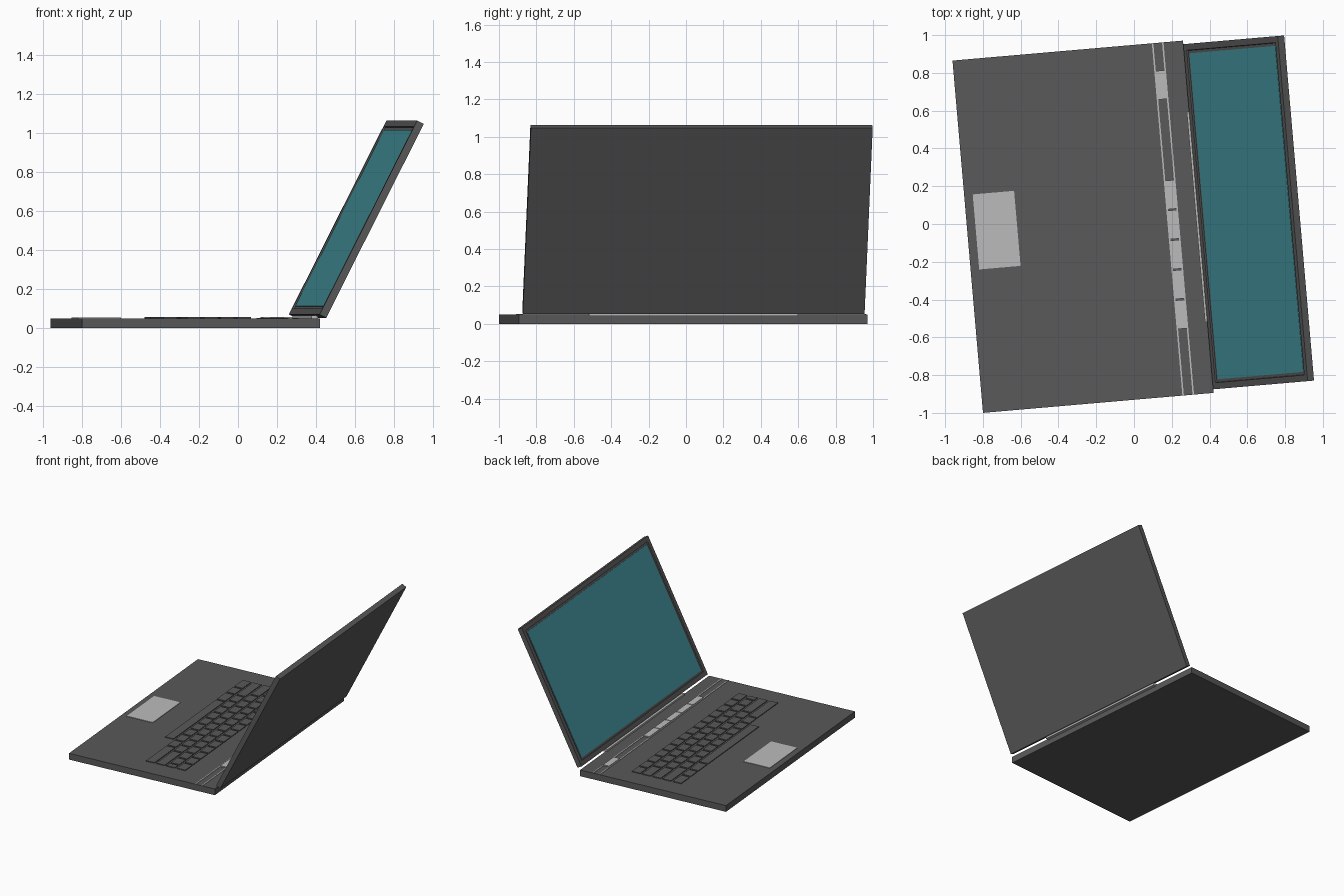
import bpy, bmesh, math
from mathutils import Matrix

if "Cube" in bpy.data.objects:
    bpy.data.objects.remove(bpy.data.objects["Cube"])

# Whole machine sits turned about z; local x = towards hinge, local y = along width
BASE = Matrix.Translation((-0.27, -0.0145, 0)) @ Matrix.Rotation(math.radians(4.95), 4, 'Z')
LID = BASE @ Matrix.Translation((0.612, 0, 0.07)) @ Matrix.Rotation(math.radians(-63.2), 4, 'Y')


def material(name, rgb):
    m = bpy.data.materials.new(name)
    m.diffuse_color = (*rgb, 1)
    m.use_nodes = True
    m.node_tree.nodes["Principled BSDF"].inputs["Base Color"].default_value = m.diffuse_color
    return m


DARK = material("dark_grey", (0.1, 0.1, 0.1))
LIGHT = material("light_grey", (0.5, 0.5, 0.5))
TEAL = material("teal", (0.055, 0.28, 0.32))


def add_box(bm, x0, x1, y0, y1, z0, z1):
    mat = Matrix.Translation(((x0 + x1) / 2, (y0 + y1) / 2, (z0 + z1) / 2)) \
        @ Matrix.Diagonal((x1 - x0, y1 - y0, z1 - z0, 1))
    bmesh.ops.create_cube(bm, size=1, matrix=mat)


def finish(name, bm, frame, mat):
    me = bpy.data.meshes.new(name)
    bm.to_mesh(me)
    bm.free()
    me.materials.append(mat)
    ob = bpy.data.objects.new(name, me)
    ob.matrix_world = frame
    bpy.context.collection.objects.link(ob)
    return ob


def boxes(name, dims, frame, mat):
    bm = bmesh.new()
    for d in dims:
        add_box(bm, *d)
    return finish(name, bm, frame, mat)


# Base slab and touchpad
W = 0.936
TOP = 0.05
boxes("base", [(-0.6125, 0.6125, -W, W, 0, TOP)], BASE, DARK)
boxes("touchpad", [(-0.567, -0.347, -0.178, 0.221, TOP - 0.01, TOP + 0.004)], BASE, LIGHT)

# Trim strips and the buttons between them
boxes("trim_strips", [(u - 0.004, u + 0.004, -W, W, TOP - 0.01, TOP + 0.003)
                      for u in (0.451, 0.505)], BASE, LIGHT)
centres = [0.712] + [0.129 - 0.159 * i for i in range(5)]
boxes("buttons", [(0.455, 0.505, v - 0.076, v + 0.076, TOP - 0.01, TOP + 0.008)
                  for v in centres], BASE, LIGHT)

# Keyboard: staggered rows of key widths, counted from the user's left (+y)
ROWS = [[1] * 13 + [1.05],
        [1.5] + [1] * 12 + [0.55],
        [1.75] + [1] * 10 + [2.3],
        [2.25] + [1] * 9 + [2.8],
        [1.25, 1, 1.25, 6.75]]
UNIT, PITCH, GAP = 0.1115, 0.086, 0.008
keys = []
for r, row in enumerate(ROWS):
    u1 = 0.278 - r * PITCH
    v = 0.785
    for w in row:
        keys.append((u1 - PITCH + GAP, u1 - GAP, v - w * UNIT + GAP, v - GAP,
                     TOP - 0.01, TOP + 0.006))
        v -= w * UNIT
boxes("keyboard_keys", keys, BASE, DARK)

# Hinge bar
boxes("hinge", [(0.60, 0.635, -0.56, 0.56, 0.042, 0.064)], BASE, LIGHT)

# Lid with recessed front
LEN, HALF, EDGE, DEPTH = 1.114, 0.917, 0.048, 0.008
bm = bmesh.new()
add_box(bm, 0, LEN, -HALF, HALF, -0.038, 0)
bm.normal_update()
front = [f for f in bm.faces if f.normal.z > 0.9]
bmesh.ops.inset_region(bm, faces=front, thickness=EDGE)
bmesh.ops.inset_region(bm, faces=front, thickness=0.003, depth=-DEPTH)
finish("lid", bm, LID, DARK)

# Screen panel
e = EDGE + 0.003
boxes("screen", [(e, LEN - e, -HALF + e, HALF - e, -0.02, -DEPTH + 0.002)], LID, TEAL)
